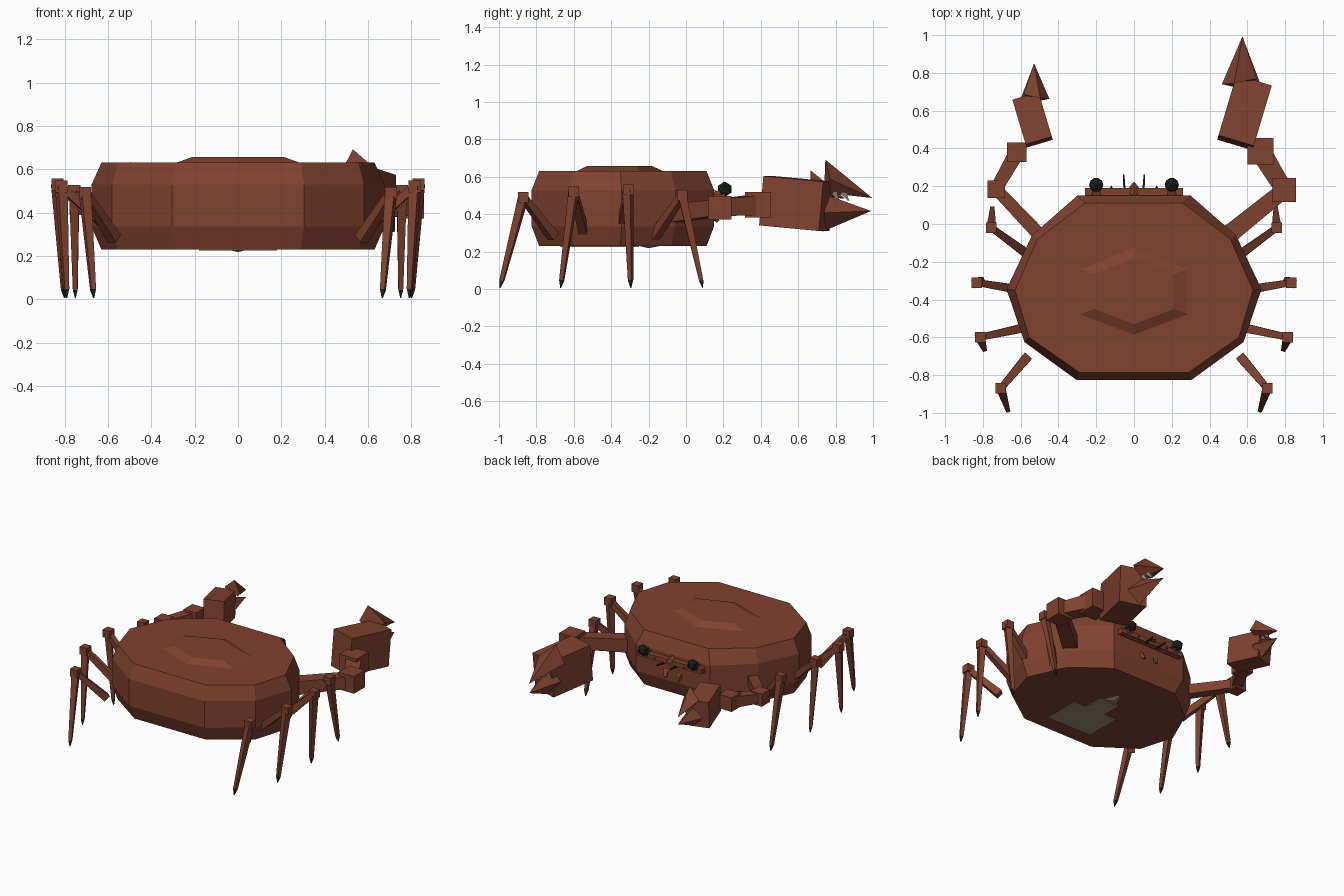
import bpy, bmesh, math
from mathutils import Vector, Matrix

if "Cube" in bpy.data.objects:
    bpy.data.objects.remove(bpy.data.objects["Cube"])


def material(name, rgb):
    m = bpy.data.materials.new(name)
    m.diffuse_color = (*rgb, 1)
    m.use_nodes = True
    m.node_tree.nodes["Principled BSDF"].inputs["Base Color"].default_value = m.diffuse_color
    return m


SHELL = material("red_brown_shell", (0.216, 0.054, 0.029))
DARK = material("greenish_black", (0.012, 0.016, 0.012))
PALE = material("pale_horn", (0.33, 0.255, 0.18))


def finish(name, bm, mat):
    bmesh.ops.recalc_face_normals(bm, faces=bm.faces)
    me = bpy.data.meshes.new(name)
    bm.to_mesh(me)
    bm.free()
    me.materials.append(mat)
    ob = bpy.data.objects.new(name, me)
    bpy.context.collection.objects.link(ob)
    return ob


def loft(name, rings, mat):
    """Skin matching rings of points and cap both ends."""
    bm = bmesh.new()
    vs = [[bm.verts.new(p) for p in r] for r in rings]
    n = len(vs[0])
    for a, b in zip(vs, vs[1:]):
        for i in range(n):
            j = (i + 1) % n
            bm.faces.new((a[i], a[j], b[j], b[i]))
    bm.faces.new(vs[0])
    bm.faces.new(vs[-1])
    return finish(name, bm, mat)


def bar(name, p, q, w0, w1, mat=SHELL):
    """Square bar from p to q, tapering from width w0 to w1."""
    p, q = Vector(p), Vector(q)
    d = (q - p).normalized()
    side = d.cross(Vector((0, 0, 1)))
    if side.length < 0.05:
        side = Vector((1, 0, 0))
    side.normalize()
    up = side.cross(d)
    ring = lambda c, w: [c + (side * a + up * b) * w / 2
                         for a, b in ((-1, -1), (1, -1), (1, 1), (-1, 1))]
    return loft(name, [ring(p, w0), ring(q, w1)], mat)


def box(name, centre, size, mat=SHELL, rot=Matrix()):
    bm = bmesh.new()
    bmesh.ops.create_cube(bm, size=1, matrix=Matrix.Translation(centre) @ rot
                          @ Matrix.Diagonal((*size, 1)))
    return finish(name, bm, mat)


def spike(name, base, tip, mat=SHELL):
    bm = bmesh.new()
    vs = [bm.verts.new(p) for p in base]
    t = bm.verts.new(tip)
    for i in range(len(vs)):
        bm.faces.new((vs[i], vs[(i + 1) % len(vs)], t))
    bm.faces.new(vs)
    return finish(name, bm, mat)


def mirrored(half, z):
    """Closed ring from right-hand points listed front to back."""
    left = [(-x, y) for x, y in reversed(half) if x > 0]
    return [(x, y, z) for x, y in half + left]


# Ten-sided carapace with chamfered rims
wide = [(0.30, 0.15), (0.54, -0.06), (0.675, -0.345), (0.58, -0.625), (0.305, -0.825)]
rim = [(0.26, 0.11), (0.51, -0.08), (0.63, -0.35), (0.555, -0.60), (0.29, -0.785)]
loft("carapace", [mirrored(rim, 0.23), mirrored(wide, 0.335),
                  mirrored(wide, 0.53), mirrored(rim, 0.63)], SHELL)

# Raised hexagon on the back
loft("back_ridge", [
    mirrored([(0, -0.12), (0.29, -0.24), (0.29, -0.48), (0, -0.59)], 0.628),
    mirrored([(0, -0.18), (0.21, -0.265), (0.21, -0.45), (0, -0.53)], 0.657)], SHELL)

# Stepped belly plate and its small point
belly = [(0.08, -0.25), (0.08, -0.40), (0.18, -0.40), (0.18, -0.67)]
loft("belly_plate", [mirrored(belly, 0.225), mirrored(belly, 0.231)], PALE)
spike("belly_point", [(-0.05, -0.25, 0.23), (0.05, -0.25, 0.23), (0, -0.14, 0.23)],
      (0, -0.20, 0.218), PALE)

# Walking legs: hip, knee, foot
LEGS = [((0.55, -0.17, 0.28), (0.755, -0.02, 0.50), (0.75, 0.09)),
        ((0.56, -0.355, 0.28), (0.832, -0.31, 0.53), (0.80, -0.295)),
        ((0.54, -0.54, 0.28), (0.815, -0.60, 0.52), (0.79, -0.67)),
        ((0.57, -0.71, 0.28), (0.705, -0.87, 0.49), (0.665, -0.995))]
for s, side in ((1, "right"), (-1, "left")):
    for i, (hip, knee, foot) in enumerate(LEGS, 1):
        tag = f"{side}_{i}"
        hip, knee = Vector((hip[0] * s, *hip[1:])), Vector((knee[0] * s, *knee[1:]))
        foot = Vector((foot[0] * s, foot[1], 0.006))
        ankle = foot.lerp(knee, 0.08)
        bar("upper_leg_" + tag, hip, knee, 0.05, 0.035)
        box("knee_" + tag, knee, (0.056, 0.056, 0.056))
        bar("lower_leg_" + tag, knee, ankle, 0.046, 0.022)
        bar("leg_tip_" + tag, ankle, foot, 0.022, 0.004, DARK)


# Claw arm: k scales the claw, s mirrors it
def claw(side, s, k, centre, shoulder, elbow, wrist):
    c = Vector(centre)
    P = lambda x, y, z: c + Vector((x * s, y, z)) * k
    bar(side + "_upper_arm", shoulder, elbow, 0.10 * k, 0.085 * k)
    box(side + "_elbow", elbow, [0.125 * k] * 3)
    bar(side + "_forearm", elbow, wrist, 0.09 * k, 0.11 * k)
    box(side + "_wrist", wrist, [0.138 * k] * 3)
    rot = Matrix.Rotation(-0.29 * s, 4, "Z") @ Matrix.Rotation(-0.09, 4, "X")
    box(side + "_palm", c, Vector((0.195, 0.335, 0.265)) * k, SHELL, rot)
    spike(side + "_upper_pincer",
          [P(-0.12, 0.15, 0.11), P(-0.055, 0.155, 0.235), P(0.065, 0.18, 0.13),
           P(-0.005, 0.125, 0.06)], P(-0.01, 0.405, 0.03))
    spike(side + "_lower_pincer",
          [P(-0.09, 0.145, -0.03), P(0.0, 0.14, -0.15), P(0.085, 0.15, -0.05),
           P(0.0, 0.15, 0.05)], P(-0.01, 0.40, -0.04))
    # Teeth between the pincers
    for y in (0.20, 0.25):
        bar(side + "_tooth", P(-0.01, y, 0.06), P(-0.01, y + 0.03, 0.015),
            0.03 * k, 0.006 * k, PALE)


claw("right", 1, 1.0, (0.585, 0.59, 0.457), (0.46, -0.09, 0.40),
     (0.795, 0.18, 0.435), (0.67, 0.385, 0.45))
claw("left", -1, 0.74, (-0.537, 0.552, 0.46), (-0.46, -0.10, 0.40),
     (-0.73, 0.185, 0.435), (-0.62, 0.38, 0.45))

# Face: brow, nose, eyes, feelers and mouthparts
box("brow", (0, 0.155, 0.49), (0.52, 0.07, 0.035))
spike("nose", [(-0.045, 0.17, 0.49), (0.045, 0.17, 0.49), (0, 0.15, 0.53)], (0, 0.225, 0.50))
for s, side in ((1, "right"), (-1, "left")):
    bar(side + "_eye_stalk", (0.2 * s, 0.15, 0.49), (0.2 * s, 0.205, 0.52), 0.05, 0.04)
    bm = bmesh.new()
    bmesh.ops.create_icosphere(bm, subdivisions=1, radius=0.042,
                               matrix=Matrix.Translation((0.2 * s, 0.207, 0.533)))
    finish(side + "_eye", bm, DARK)
    bar(side + "_feeler", (0.05 * s, 0.18, 0.47), (0.055 * s, 0.262, 0.48), 0.012, 0.008, DARK)
    spike(side + "_brow_thorn", [(0.10 * s, 0.17, 0.47), (0.14 * s, 0.17, 0.47),
                                 (0.12 * s, 0.17, 0.505)], (0.12 * s, 0.205, 0.49))
    bar(side + "_mouthpart", (0.06 * s, 0.14, 0.40), (0.05 * s, 0.17, 0.36), 0.035, 0.015)
